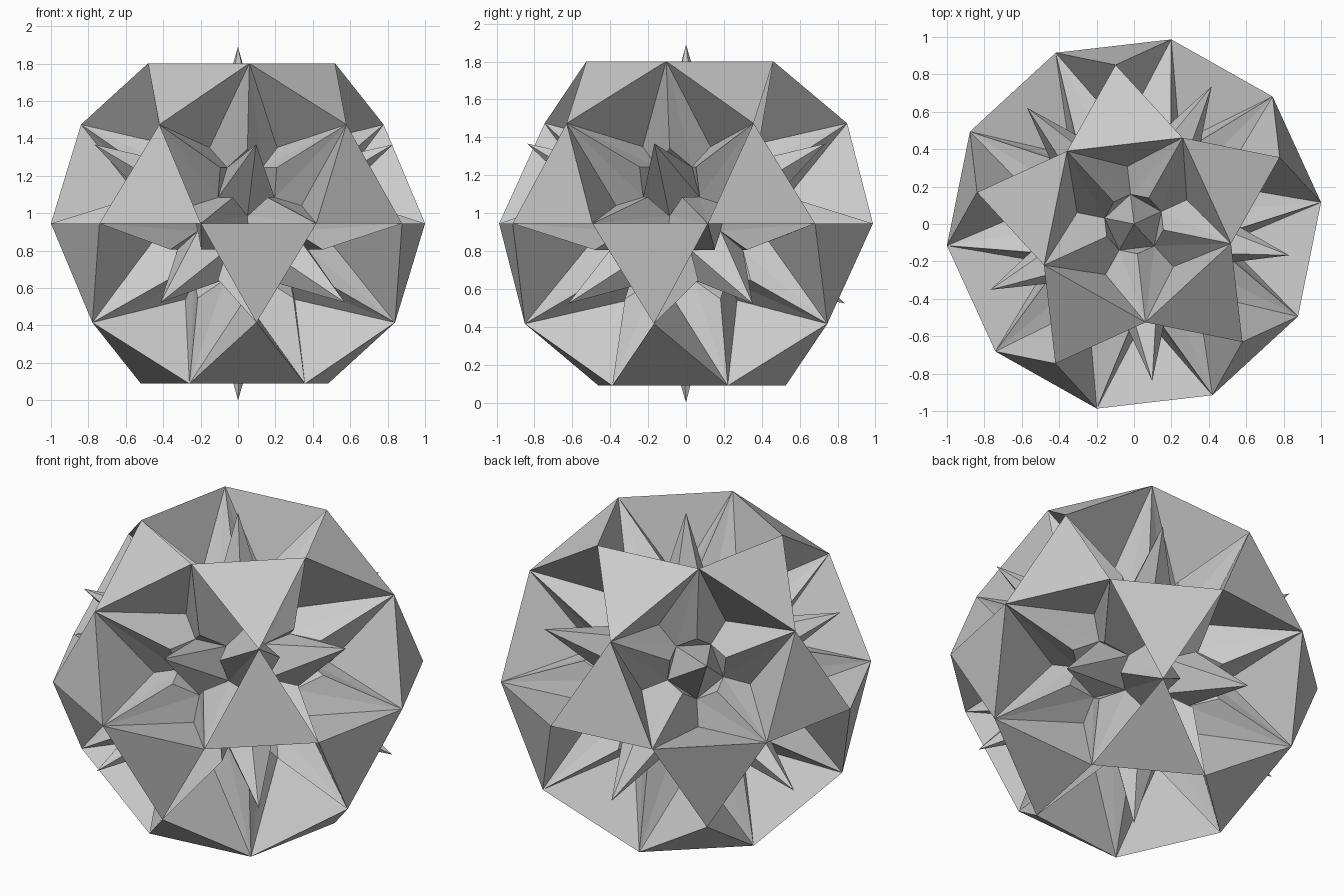
import bpy
from math import cos, sin, radians, pi, atan
from itertools import combinations
from mathutils import Vector

if "Cube" in bpy.data.objects:
    bpy.data.objects.remove(bpy.data.objects["Cube"])

R = 1.0067                      # radius of the 30 outer corners
TIP = 0.945                     # distance of spike tips from the centre
CENTRE = Vector((0, 0, 0.945))
TURN = radians(60.6)            # turn about z
TILT = atan(2)                  # angle between neighbouring five-fold axes

# (distance from axis, height along axis) of the recess profile
RIM = (0.5257 * R, 0.8507 * R)
RIDGE_END = (0.16, 0.57)
SPIKE_BASE = (0.16, 0.41)
PIT = (0.31, 0.405)


def make_object(name, faces):
    """faces: list of (points, outward direction)"""
    verts, polys = [], []
    for pts, out in faces:
        n = (pts[1] - pts[0]).cross(pts[2] - pts[0])
        if n.dot(out) < 0:
            pts = pts[::-1]
        polys.append(range(len(verts), len(verts) + len(pts)))
        verts += [p + CENTRE for p in pts]
    mesh = bpy.data.meshes.new(name)
    mesh.from_pydata([tuple(v) for v in verts], [], [list(p) for p in polys])
    mesh.validate()
    mesh.update()
    obj = bpy.data.objects.new(name, mesh)
    bpy.context.collection.objects.link(obj)
    return obj


# Twelve frames: axis and a direction towards one rim corner
frames = [(Vector((0, 0, 1)), Vector((cos(TURN), sin(TURN), 0)))]
for k in range(5):
    a = TURN + k * 2 * pi / 5
    h = Vector((cos(a), sin(a), 0))
    z = Vector((0, 0, 1))
    frames.append((h * sin(TILT) + z * cos(TILT), z * sin(TILT) - h * cos(TILT)))
frames += [(-a, -u) for a, u in frames]

recess, spikes, corners = [], [], []
for axis, up in frames:
    side = axis.cross(up)

    def point(profile, step):
        r, t = profile
        a = step * pi / 5
        return axis * t + (up * cos(a) + side * sin(a)) * r

    for k in range(0, 10, 2):
        v, v2 = point(RIM, k), point(RIM, k + 2)
        n = point(RIDGE_END, k)
        # Ridge flanks from each rim corner towards the spike
        for s in (1, -1):
            b, pit = point(SPIKE_BASE, k + s), point(PIT, k + s)
            recess.append(([v, n, b], axis))
            recess.append(([v, b, pit], axis))
        # Steep wall under each rim edge, and the ridge's inner end
        recess.append(([v, v2, point(PIT, k + 1)], axis))
        b0, b1 = point(SPIKE_BASE, k - 1), point(SPIKE_BASE, k + 1)
        recess.append(([n, b0, b1], axis))
        # Five-sided spike
        spikes.append(([axis * TIP, b0, b1], axis))
        if all((v - c).length > 0.01 for c in corners):
            corners.append(v)

# Twenty outer triangles
edge = R * 0.618
shell = [(list(t), t[0] + t[1] + t[2]) for t in combinations(corners, 3)
         if all(abs((p - q).length - edge) < 0.02 for p, q in combinations(t, 2))]

make_object("outer_triangles", shell)
make_object("star_recesses", recess)
make_object("spikes", spikes)
